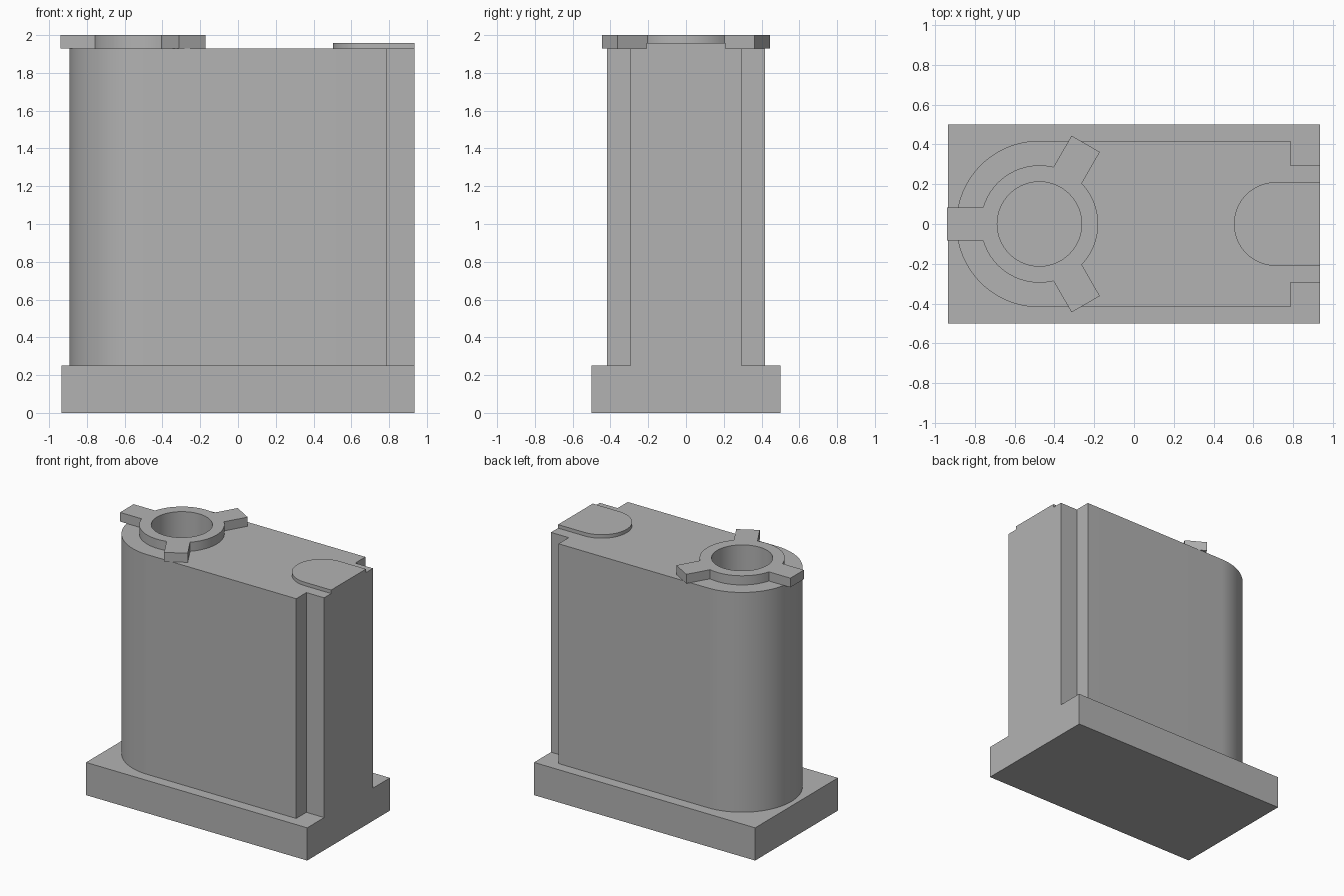
import bpy, bmesh
from math import asin, cos, sin, pi, radians

cube = bpy.data.objects.get("Cube")
if cube:
    bpy.data.objects.remove(cube, do_unlink=True)

grey = bpy.data.materials.new("plain grey")
grey.use_nodes = True
grey.diffuse_color = (0.45, 0.45, 0.45, 1)
grey.node_tree.nodes["Principled BSDF"].inputs["Base Color"].default_value = grey.diffuse_color


def arc(cx, radius, start, end, steps):
    """Points on an arc centred on the x axis, angles in radians."""
    angles = [start + (end - start) * i / steps for i in range(steps + 1)]
    return [(cx + radius * cos(a), radius * sin(a)) for a in angles]


def prism(name, outlines, bottom, top):
    """Extrude an outline, with any further outlines as holes."""
    curve = bpy.data.curves.new(name + "_profile", 'CURVE')
    curve.dimensions = '2D'
    curve.fill_mode = 'BOTH'
    curve.extrude = (top - bottom) / 2
    for points in outlines:
        spline = curve.splines.new('POLY')
        spline.points.add(len(points) - 1)
        for point, (x, y) in zip(spline.points, points):
            point.co = (x, y, 0, 1)
        spline.use_cyclic_u = True
    helper = bpy.data.objects.new(name + "_helper", curve)
    bpy.context.collection.objects.link(helper)
    graph = bpy.context.evaluated_depsgraph_get()
    mesh = bpy.data.meshes.new_from_object(helper.evaluated_get(graph))
    bpy.data.objects.remove(helper, do_unlink=True)
    bpy.data.curves.remove(curve)

    bm = bmesh.new()
    bm.from_mesh(mesh)
    bmesh.ops.remove_doubles(bm, verts=bm.verts, dist=0.0001)
    bmesh.ops.translate(bm, verts=bm.verts, vec=(0, 0, (top + bottom) / 2))
    bmesh.ops.recalc_face_normals(bm, faces=bm.faces)
    bm.to_mesh(mesh)
    bm.free()
    mesh.name = name
    mesh.materials.clear()
    mesh.materials.append(grey)
    obj = bpy.data.objects.new(name, mesh)
    bpy.context.collection.objects.link(obj)
    bpy.ops.object.select_all(action='DESELECT')
    obj.select_set(True)
    bpy.context.view_layer.objects.active = obj
    bpy.ops.object.shade_smooth_by_angle(angle=radians(30))
    return obj


END = 0.935          # flat end of the body and base
BASE_TOP, BODY_TOP = 0.25, 1.93
BORE_X = -0.475      # axis of the rounded end
bore = arc(BORE_X, 0.212, 0, 2 * pi * 63 / 64, 63)

# Rectangular base
prism("base", [[(-END, -0.5), (END, -0.5), (END, 0.5), (-END, 0.5)]], 0, BASE_TOP)

# Tall body: rounded end, notched corners at the flat end, deep bore
tongue = [(0.785, -0.418), (0.785, -0.295), (END, -0.295)]
tongue += [(x, -y) for x, y in reversed(tongue)]
body = arc(BORE_X, 0.418, pi / 2, 3 * pi / 2, 48) + tongue
prism("body", [body, bore], BASE_TOP, BODY_TOP)

# Collar with three radial lugs
RADIUS, REACH, HALF = 0.295, 0.465, 0.082
collar = []
for k in range(3):
    a = pi / 3 + k * 2 * pi / 3
    for side in (-HALF, HALF):
        collar.append((BORE_X + REACH * cos(a) - side * sin(a),
                       REACH * sin(a) + side * cos(a)))
    offset = asin(HALF / RADIUS)
    collar += arc(BORE_X, RADIUS, a + offset, a + 2 * pi / 3 - offset, 16)
prism("lugged_collar", [collar, bore], BODY_TOP, 2)

# Thin raised pad running out to the flat end
pad = arc(0.712, 0.21, pi / 2, 3 * pi / 2, 32) + [(END, -0.21), (END, 0.21)]
prism("raised_pad", [pad], BODY_TOP, 1.957)
